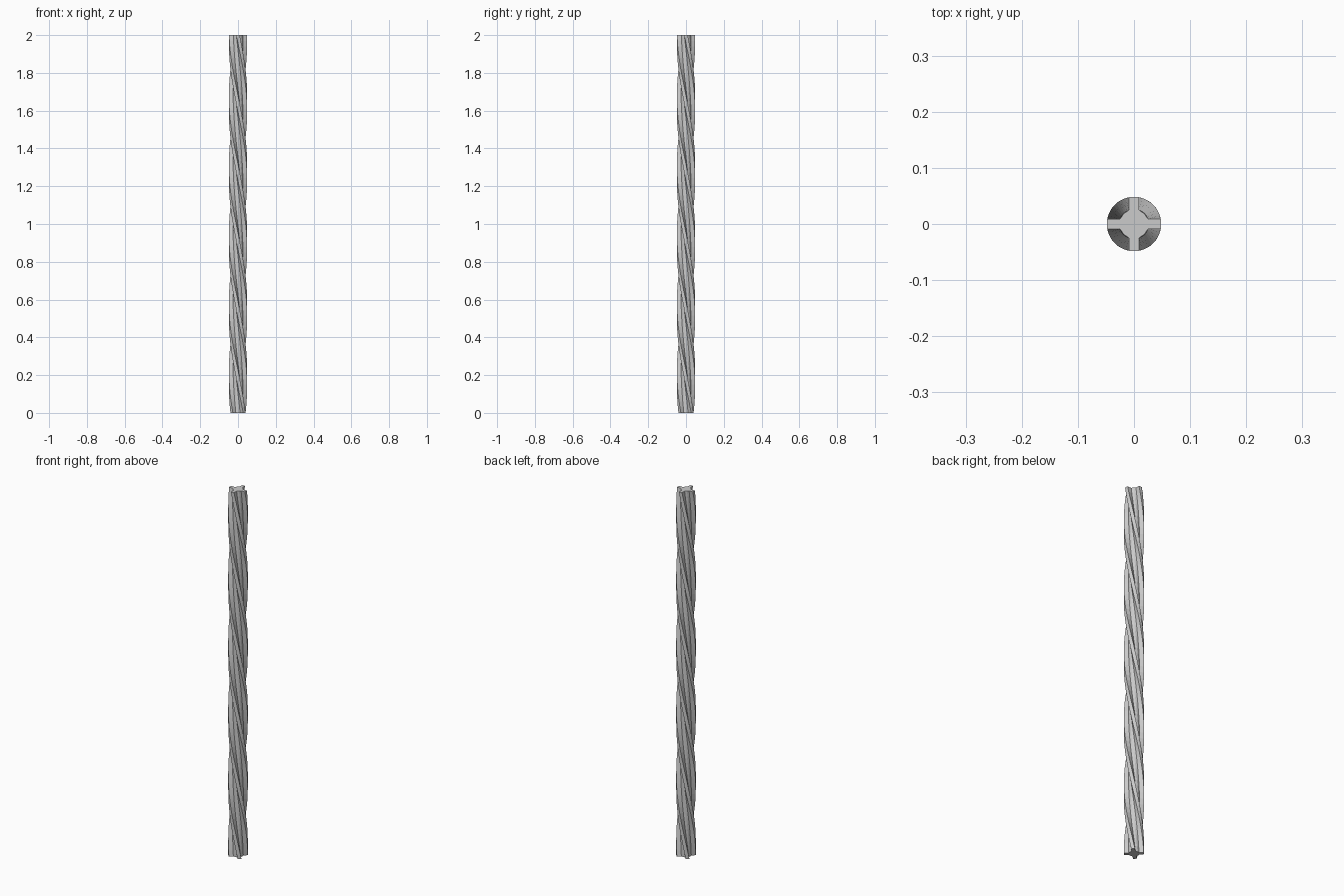
import bpy, bmesh, math

if "Cube" in bpy.data.objects:
    bpy.data.objects.remove(bpy.data.objects["Cube"])

HEIGHT, TWIST, STEPS = 2.0, math.radians(495), 66

# One quarter of the fluted section: rounded tip of an arm, then the core wall
quarter = [(0.0475, -0.009), (0.0485, 0.0), (0.0475, 0.009),
           (0.025, 0.009), (0.0185, 0.0185), (0.009, 0.025)]
profile = []
for k in range(4):
    c, s = math.cos(k * math.pi / 2), math.sin(k * math.pi / 2)
    profile += [(x * c - y * s, x * s + y * c) for x, y in quarter]

# Sweep the section upwards while twisting it
bm = bmesh.new()
rings = []
for i in range(STEPS + 1):
    t = i / STEPS
    a = TWIST * (1 - t)
    c, s = math.cos(a), math.sin(a)
    rings.append([bm.verts.new((x * c - y * s, x * s + y * c, HEIGHT * t))
                  for x, y in profile])
n = len(profile)
for lo, hi in zip(rings, rings[1:]):
    for j in range(n):
        k = (j + 1) % n
        bm.faces.new((lo[j], lo[k], hi[k], hi[j]))

# Flat end caps
bm.faces.new(rings[0][::-1])
bm.faces.new(rings[-1])
bmesh.ops.recalc_face_normals(bm, faces=bm.faces)

mesh = bpy.data.meshes.new("twisted_rod")
bm.to_mesh(mesh)
bm.free()
rod = bpy.data.objects.new("twisted_rod", mesh)
bpy.context.collection.objects.link(rod)
